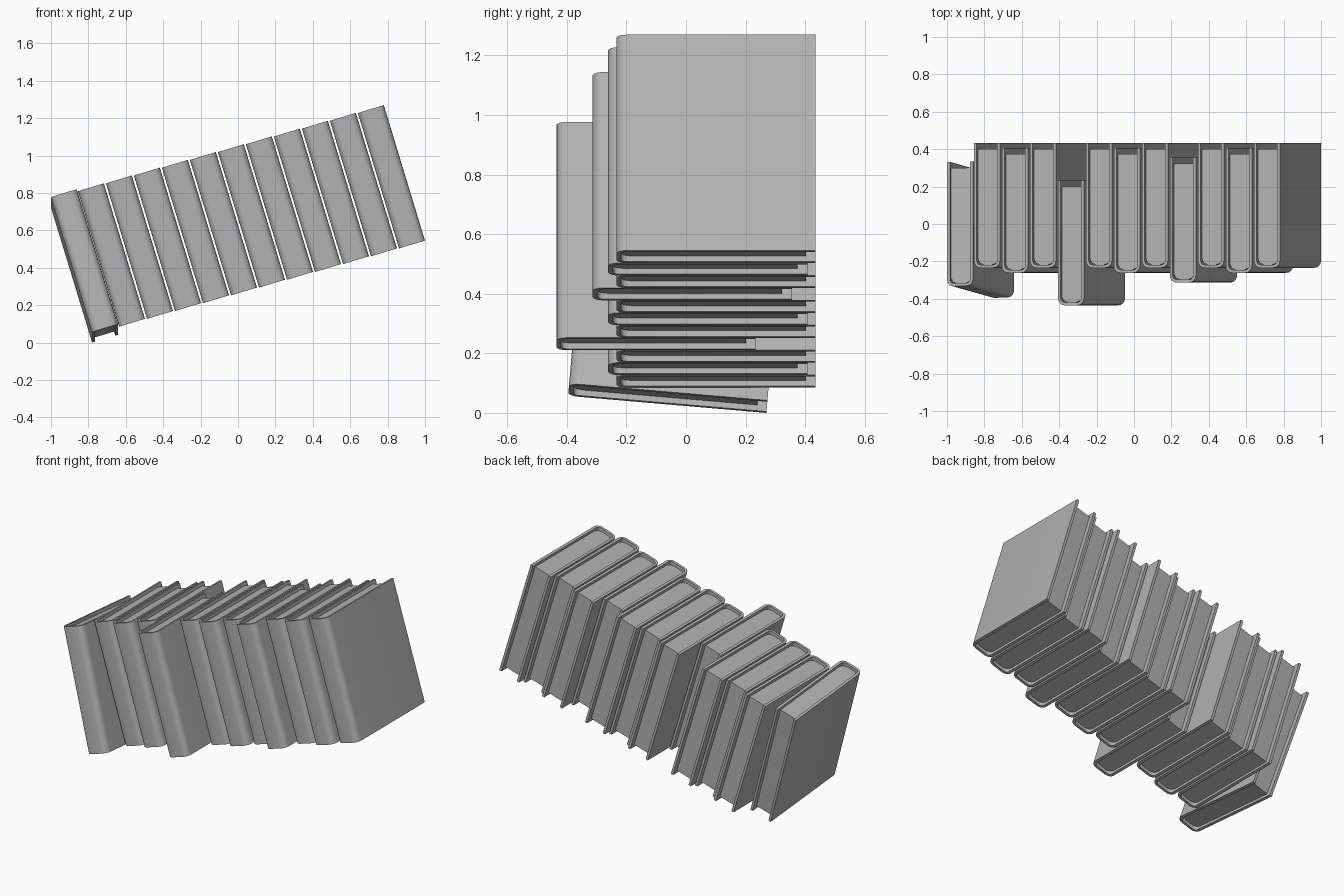
import bpy
import bmesh
import math
from mathutils import Matrix

cube = bpy.data.objects.get("Cube")
if cube:
    bpy.data.objects.remove(cube, do_unlink=True)

WIDTH, DEPTH, HEIGHT = 0.145, 0.668, 0.757
BOARD = 0.016       # cover thickness
CORNER = 0.037      # spine corner radius
INSET = 0.02        # page recess at top and bottom
LEAN = math.radians(16.9)
PITCH = math.radians(4.9)

grey = bpy.data.materials.new("plain_grey")
grey.use_nodes = True
grey.diffuse_color = (0.45, 0.45, 0.45, 1)
grey.node_tree.nodes["Principled BSDF"].inputs["Base Color"].default_value = grey.diffuse_color


def u_path(inset, back, radius, front, steps):
    """U-shaped outline from left back, round the spine, to right back."""
    half = WIDTH / 2 - inset
    left = [(-half, back)]
    for i in range(steps + 1):
        t = math.pi / 2 * i / steps
        left.append((-half + radius * (1 - math.cos(t)),
                     front + radius * (1 - math.sin(t))))
    right = [(-x, y) for x, y in reversed(left)]
    return [(x + WIDTH / 2, y) for x, y in left + right]


def prism(name, outline, bottom, top, strip=False):
    """Extrude an outline; a strip is capped with quads between its two sides."""
    bm = bmesh.new()
    low = [bm.verts.new((x, y, bottom)) for x, y in outline]
    high = [bm.verts.new((x, y, top)) for x, y in outline]
    n = len(outline)
    for i in range(n):
        j = (i + 1) % n
        bm.faces.new((low[i], low[j], high[j], high[i]))
    for ring in (low, high):
        if strip:
            for i in range(n // 2 - 1):
                bm.faces.new((ring[i], ring[i + 1], ring[n - 2 - i], ring[n - 1 - i]))
        else:
            bm.faces.new(ring)
    bmesh.ops.recalc_face_normals(bm, faces=bm.faces)
    mesh = bpy.data.meshes.new(name)
    bm.to_mesh(mesh)
    bm.free()
    mesh.materials.append(grey)
    mesh.shade_smooth()
    mesh.set_sharp_from_angle(angle=math.radians(32))
    return mesh


# Cover: two boards joined by a rounded spine
front, back = -DEPTH / 2, DEPTH / 2
outer = u_path(0, back, CORNER, front, 4)
inner = u_path(BOARD, back, CORNER - BOARD, front + BOARD, 4)
cover_mesh = prism("cover", outer + inner[::-1], 0, HEIGHT, strip=True)

# Page block, bevelled where it meets the spine
pages = u_path(BOARD - 0.001, back - 0.032, 0.036, front + BOARD - 0.001, 2)
pages_mesh = prism("pages", pages, INSET, HEIGHT - INSET)


def place_book(number, matrix):
    for part, mesh in (("cover", cover_mesh), ("pages", pages_mesh)):
        obj = bpy.data.objects.new(f"book_{number:02d}_{part}", mesh)
        bpy.context.collection.objects.link(obj)
        obj.matrix_world = matrix


lean = Matrix.Rotation(-LEAN, 4, 'Y')

# End book, tipped slightly backwards
place_book(1, Matrix.Translation((-0.78, -0.063, 0.0285))
           @ Matrix.Rotation(-PITCH, 4, 'X') @ lean)

# Leaning row, with a few books pulled forwards
pulled = {3: 0.073, 5: -0.101, 7: 0.073, 9: 0.021, 11: 0.073}
for number in range(2, 13):
    k = number - 2
    spot = (-0.636 + 0.1497 * k, pulled.get(number, 0.1), 0.085 + 0.0418 * k)
    place_book(number, Matrix.Translation(spot) @ lean)
